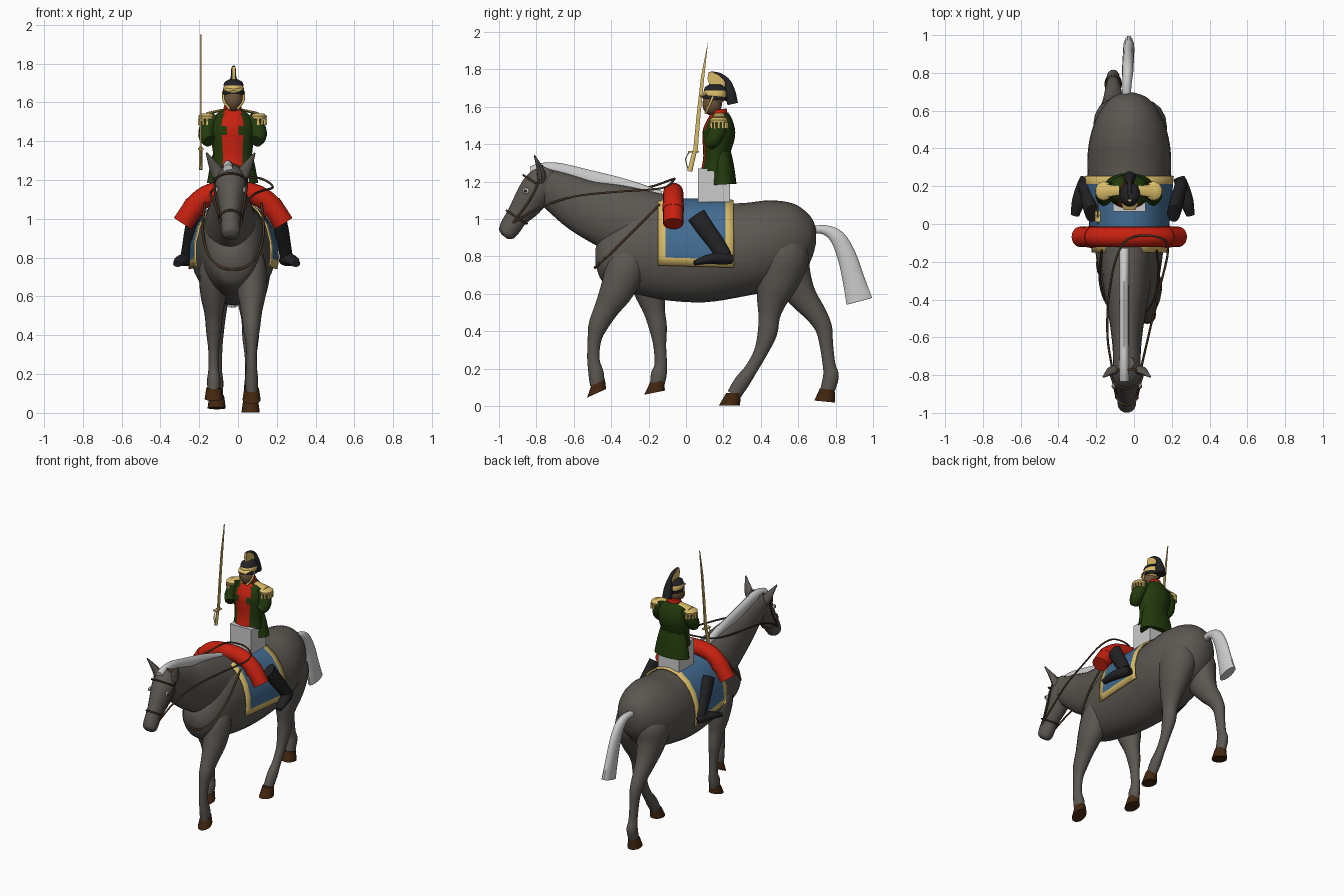
import bpy, bmesh, math
from mathutils import Vector as V

if "Cube" in bpy.data.objects:
    bpy.data.objects.remove(bpy.data.objects["Cube"])

def mat(name, r, g, b):
    m = bpy.data.materials.new(name)
    m.diffuse_color = (r, g, b, 1)
    m.use_nodes = True
    m.node_tree.nodes["Principled BSDF"].inputs["Base Color"].default_value = m.diffuse_color
    return m

GREY = mat("horse grey", .105, .095, .083)
WHITE = mat("pale hair", .60, .60, .60)
BROWN = mat("hoof brown", .055, .019, .005)
LEATHER = mat("strap leather", .06, .035, .018)
BLUE = mat("blanket blue", .055, .15, .29)
GOLD = mat("gold", .70, .50, .14)
RED = mat("red", .57, .015, .005)
GREEN = mat("coat green", .016, .042, .004)
BLACK = mat("black", .016, .016, .018)
SKIN = mat("skin", .15, .085, .042)

def finish(name, bm, *mats):
    bmesh.ops.recalc_face_normals(bm, faces=bm.faces)
    me = bpy.data.meshes.new(name)
    bm.to_mesh(me)
    bm.free()
    for m in mats:
        me.materials.append(m)
    ob = bpy.data.objects.new(name, me)
    bpy.context.collection.objects.link(ob)
    bpy.ops.object.select_all(action='DESELECT')
    ob.select_set(True)
    bpy.context.view_layer.objects.active = ob
    bpy.ops.object.shade_smooth_by_angle(angle=math.radians(45))
    return ob

def smooth_path(pts, k=4):
    """Catmull-Rom resampling of tuples of any length."""
    out, n = [], len(pts)
    for i in range(n - 1):
        a, b, c, d = (pts[max(i - 1, 0)], pts[i], pts[i + 1], pts[min(i + 2, n - 1)])
        for j in range(k):
            t = j / k
            out.append([.5 * (2 * q + (r - p) * t + (2 * p - 5 * q + 4 * r - s) * t * t
                        + (3 * q - p - 3 * r + s) * t ** 3) for p, q, r, s in zip(a, b, c, d)])
    return out + [list(pts[-1])]

def tube(name, pts, *mats, side=(1, 0, 0), n=20, k=4, axis=None, rule=None):
    """Loft ellipses along a path of (x, y, z, side radius, depth radius)."""
    pts = smooth_path(pts, k)
    bm, rings = bmesh.new(), []
    for i, p in enumerate(pts):
        t = V(axis) if axis else V(pts[min(i + 1, len(pts) - 1)][:3]) - V(pts[max(i - 1, 0)][:3])
        v = t.cross(V(side)).normalized()
        u = v.cross(t).normalized()
        angles = [2 * math.pi * j / n for j in range(n)]
        rings.append([bm.verts.new(V(p[:3]) + u * p[3] * math.cos(a) + v * p[4] * math.sin(a)) for a in angles])
    for r, s in zip(rings, rings[1:]):
        for j in range(n):
            bm.faces.new((r[j], r[(j + 1) % n], s[(j + 1) % n], s[j]))
    bm.faces.new(rings[0])
    bm.faces.new(rings[-1])
    bm.normal_update()
    if rule:
        for f in bm.faces:
            f.material_index = rule(f.calc_center_median())
    return finish(name, bm, *mats)

def cord(name, pts, r, m, closed=False, k=5):
    """Round strap along a path."""
    cu = bpy.data.curves.new(name, 'CURVE')
    cu.dimensions, cu.bevel_depth, cu.bevel_resolution = '3D', r, 1
    pts = pts if closed else smooth_path(pts, k)
    sp = cu.splines.new('POLY')
    sp.points.add(len(pts) - 1)
    for q, p in zip(sp.points, pts):
        q.co = (*p, 1)
    sp.use_cyclic_u = closed
    cu.materials.append(m)
    ob = bpy.data.objects.new(name, cu)
    bpy.context.collection.objects.link(ob)
    bpy.ops.object.select_all(action='DESELECT')
    ob.select_set(True)
    bpy.context.view_layer.objects.active = ob
    bpy.ops.object.convert(target='MESH')

def ball(name, c, r, m):
    bm = bmesh.new()
    bmesh.ops.create_uvsphere(bm, u_segments=20, v_segments=12, radius=1)
    bmesh.ops.scale(bm, vec=r, verts=bm.verts)
    bmesh.ops.translate(bm, vec=c, verts=bm.verts)
    finish(name, bm, m)

def box(name, c, s, m):
    bm = bmesh.new()
    bmesh.ops.create_cube(bm, size=1)
    bmesh.ops.scale(bm, vec=s, verts=bm.verts)
    bmesh.ops.translate(bm, vec=c, verts=bm.verts)
    finish(name, bm, m)

def slab(name, x, half, yz, m):
    """Side-view outline with thickness along x."""
    bm = bmesh.new()
    f = bm.faces.new([bm.verts.new((x - half, y, z)) for y, z in yz])
    g = bmesh.ops.extrude_face_region(bm, geom=[f])
    bmesh.ops.translate(bm, vec=(2 * half, 0, 0), verts=[v for v in g['geom'] if isinstance(v, bmesh.types.BMVert)])
    finish(name, bm, m)

CX, HX = -.025, -.038

# Horse trunk, neck and head
trunk = [(.695, .91, .04, .03), (.665, .895, .12, .10), (.58, .88, .2, .165), (.45, .86, .24, .21),
         (.3, .835, .25, .222), (.1, .82, .265, .205), (-.1, .83, .265, .185), (-.25, .835, .24, .165),
         (-.37, .81, .185, .14), (-.45, .79, .12, .10), (-.485, .80, .04, .04)]
tube("horse_trunk", [(CX, y, z, rx, rz) for y, z, rz, rx in trunk], GREY, n=28, axis=(0, -1, 0))
neck = [(-.12, .91, .22, .15), (-.36, 1.0, .185, .12), (-.53, 1.06, .15, .09), (-.66, 1.13, .12, .075),
        (-.77, 1.19, .085, .07), (-.81, 1.21, .04, .04)]
tube("horse_neck", [(HX, y, z, rx, r) for y, z, r, rx in neck], GREY, n=24)
head = [(-.735, 1.27, .035, .04), (-.755, 1.225, .075, .07), (-.795, 1.16, .09, .08), (-.85, 1.08, .08, .064),
        (-.905, 1.01, .06, .05), (-.94, .955, .056, .05), (-.96, .92, .045, .045), (-.97, .905, .02, .025)]
tube("horse_head", [(HX, y, z, rx, r) for y, z, r, rx in head], GREY)
for s in (-1, 1):
    tube("horse_ear", [(HX + s * .05, -.775, 1.20, .03, .025), (HX + s * .075, -.775, 1.25, .032, .022),
                       (HX + s * .125, -.81, 1.34, .004, .004)], GREY, n=10)
    ball("eye_white", (HX + s * .070, -.857, 1.15), (.008, .018, .016), WHITE)
    ball("eye_pupil", (HX + s * .073, -.859, 1.15), (.008, .01, .01), BLACK)

# Mane and tail
mane = [(-.83, 1.255, .025), (-.77, 1.265, .035), (-.68, 1.26, .04), (-.53, 1.215, .05), (-.33, 1.17, .045), (-.13, 1.13, .02)]
tube("mane", [(-.052, y, z, .026, r) for y, z, r in mane], WHITE, n=12)
tail = [(.66, .94, .02), (.74, .942, .026), (.81, .90, .042), (.86, .80, .052), (.895, .68, .06), (.927, .56, .073)]
tube("tail", [(-.04 + .05 * (y - .68), y, z, .024 if y < .8 else .03, r) for y, z, r in tail], WHITE, n=14)

# Legs: (y, z, radius) from inside the body to pastern, then hoof top, bottom and tilt
def leg(name, x, pts, top, bottom, tilt):
    path = []
    for i, (y, z, r) in enumerate(pts):
        w = (.55, .85, 1)[min(i, 2)]
        path.append((CX + (x - CX) * w, y, z, r * .82, r))
    tube(name, path, GREY, n=16)
    tube(name + "_hoof", [(x, *top, .038, .04), (x, *bottom, .047, .056)], BROWN, n=16, k=1, axis=(0, -tilt, 1))

leg("near_front_leg", .07, [(-.26, .92, .05), (-.31, .77, .105), (-.365, .63, .092), (-.425, .52, .066), (-.47, .43, .052),
    (-.49, .35, .036), (-.495, .25, .033), (-.48, .17, .041), (-.475, .11, .038)], (-.47, .125), (-.478, .068), .45)
leg("far_front_leg", -.125, [(-.24, .90, .05), (-.22, .75, .105), (-.195, .62, .086), (-.17, .51, .058), (-.15, .42, .048),
    (-.14, .32, .034), (-.135, .22, .034), (-.145, .17, .042), (-.155, .11, .038)], (-.155, .13), (-.168, .072), .2)
leg("near_hind_leg", .065, [(.47, .98, .06), (.51, .82, .145), (.495, .69, .12), (.46, .57, .083), (.445, .48, .058),
    (.435, .39, .052), (.40, .29, .037), (.35, .20, .034), (.30, .13, .041), (.255, .06, .038)], (.255, .07), (.232, .003), 0)
leg("far_hind_leg", -.11, [(.47, .98, .06), (.52, .82, .14), (.56, .70, .11), (.62, .59, .078), (.69, .50, .058),
    (.735, .42, .046), (.75, .33, .036), (.765, .22, .034), (.775, .16, .042), (.755, .08, .038)], (.755, .09), (.742, .024), -.1)

# Saddle blanket with a gold border on all edges
ys = [-.15, -.108, 0, .11, .212, .255]
angs = [-106, -97, -80, -60, -40, -20, 0, 20, 40, 60, 80, 97, 106]
bm = bmesh.new()
grid = []
for y in ys:
    rx = .196 + .09 * (y + .15)
    grid.append([bm.verts.new((CX + rx * math.sin(math.radians(a)), y,
                 .83 - .03 * (y + .15) + .28 * math.cos(math.radians(a)))) for a in angs])
for i in range(len(ys) - 1):
    for j in range(len(angs) - 1):
        f = bm.faces.new((grid[i][j], grid[i + 1][j], grid[i + 1][j + 1], grid[i][j + 1]))
        f.material_index = int(i in (0, len(ys) - 2) or j in (0, len(angs) - 2))
blanket = finish("saddle_blanket", bm, BLUE, GOLD)
sol = blanket.modifiers.new("thickness", 'SOLIDIFY')
sol.thickness, sol.offset = .01, 0

# Saddle block and rolled cloak with its bands
box("saddle_block", (-.025, .15, 1.18), (.17, .17, .18), WHITE)
roll = [(-.285, .975), (-.215, 1.075), (-.14, 1.128), (-.03, 1.14), (.08, 1.128), (.165, 1.075), (.235, .975)]
tube("rolled_cloak", [(x, -.068, z, .054, .054) for x, z in roll], RED, side=(0, 1, 0))
for s in (-1, 1):
    tube("cloak_band", [(-.025 + s * .19, -.068, 1.075, .058, .058), (-.025 + s * .21, -.068, 1.047, .058, .058)],
         RED, side=(0, 1, 0), k=1)

# Bridle, reins and breast collar
cord("noseband", [(HX + .054 * math.cos(a), -.905 - .054 * math.sin(a), 1.01 + .035 * math.sin(a))
                  for a in (i * math.pi / 10 for i in range(20))], .006, LEATHER, True)
cord("browband", [(HX + .082 * math.cos(a), -.80 - .07 * math.sin(a), 1.19 + .045 * math.sin(a))
                  for a in (i * math.pi / 10 for i in range(11))], .006, LEATHER)
for s in (-1, 1):
    cord("cheek_strap", [(HX + s * .053, -.925, .98), (HX + s * .069, -.85, 1.08), (HX + s * .083, -.80, 1.17),
                         (HX + s * .07, -.775, 1.25), (HX, -.77, 1.285)], .006, LEATHER)
cord("reins", [(HX + .055, -.925, .98), (.035, -.78, 1.06), (.075, -.6, 1.12), (.125, -.38, 1.145), (.18, -.13, 1.165),
               (.11, -.065, 1.21), (-.03, -.08, 1.21), (-.10, -.2, 1.17), (-.135, -.4, 1.145), (-.14, -.6, 1.12),
               (HX - .075, -.78, 1.06), (HX - .055, -.925, .98)], .006, LEATHER)
cord("breast_collar", [(s * x + CX, y, z) for s, x, y, z in [
    (-1, .145, -.14, 1.08), (-1, .157, -.28, .94), (-1, .13, -.40, .82), (-1, .07, -.47, .755), (1, 0, -.487, .74),
    (1, .07, -.47, .755), (1, .13, -.40, .82), (1, .157, -.28, .94), (1, .145, -.14, 1.08)]], .007, LEATHER)

# Boots
for s in (-1, 1):
    def bx(x):
        return -.018 + s * x + (.022 if s > 0 else 0)
    tube("boot_shaft", [(bx(.205), .055, 1.02, .035, .053), (bx(.22), .11, .94, .038, .05), (bx(.235), .165, .865, .034, .046),
                        (bx(.245), .205, .80, .034, .043)], BLACK, n=14)
    tube("boot_foot", [(bx(.235), .245, .785, .03, .025), (bx(.25), .20, .79, .036, .034), (bx(.275), .12, .785, .036, .026),
                       (bx(.295), .045, .765, .022, .013)], BLACK, n=14)

# Rider: coat with red front, skirt tails, sleeves, epaulettes
RX = -.028
tube("coat", [(RX, .155, 1.255, .105, .075), (RX, .16, 1.33, .10, .068), (RX, .175, 1.45, .115, .088),
              (RX, .18, 1.52, .10, .072), (RX, .178, 1.565, .05, .048)], GREEN, RED, n=24,
     rule=lambda c: int(abs(c.x - RX) < .043 and c.y < .15))
tube("coat_skirt", [(RX, .19, 1.36, .095, .05), (RX, .195, 1.28, .115, .062), (RX, .2, 1.185, .132, .07)], GREEN)
tube("collar", [(RX, .178, 1.54, .052, .048), (RX, .172, 1.585, .043, .045)], RED, k=1)
for s in (-1, 1):
    tube("sleeve", [(RX + s * .085, .18, 1.53, .033, .035), (RX + s * .12, .175, 1.49, .042, .046),
                    (RX + s * .135, .15, 1.43, .042, .044), (RX + s * .12, .12, 1.40, .032, .034)], GREEN, n=14)
    ex = RX + s * .132
    tube("epaulette_pad", [(ex, .175, 1.515, .042, .046), (ex, .175, 1.53, .045, .05), (ex, .175, 1.543, .03, .035)], GOLD, k=1)
    tube("epaulette_strap", [(RX + s * .05, .178, 1.562, .024, .006), (ex, .175, 1.542, .036, .008)], GOLD,
         side=(0, 1, 0), n=8, k=1)
    for i in range(7):
        a = math.radians(-90 + 30 * i)
        box("epaulette_fringe", (ex + s * .04 * math.cos(a), .175 + .044 * math.sin(a), 1.50), (.012, .012, .03), GOLD)

# Head and crested helmet
HD = -.023
ball("rider_head", (HD, .14, 1.615), (.05, .052, .062), SKIN)
ball("helmet_dome", (HD, .155, 1.665), (.054, .064, .052), GOLD)
tube("helmet_band", [(HD, .152, 1.638, .057, .066), (HD, .154, 1.658, .057, .066)], BLACK, k=1)
tube("helmet_cap", [(HD, .156, 1.688, .053, .062), (HD, .156, 1.706, .046, .054), (HD, .156, 1.72, .02, .03)], BLACK, k=1)
tube("helmet_visor", [(HD, .11, 1.668, .047, .01), (HD, .075, 1.655, .03, .006)], GOLD, k=1)
slab("helmet_crest", HD, .009, [(.13, 1.70), (.115, 1.75), (.12, 1.785), (.155, 1.785), (.20, 1.765), (.235, 1.73), (.22, 1.68)], GOLD)
tube("helmet_plume", [(HD, .13, 1.785, .008, .005), (HD, .18, 1.772, .012, .01), (HD, .22, 1.735, .014, .018),
                      (HD, .235, 1.68, .028, .03), (HD, .25, 1.615, .034, .03)], BLACK, n=10)
for s in (-1, 1):
    cord("chin_strap", [(HD + s * .052, .145, 1.655), (HD + s * .05, .125, 1.61), (HD + s * .02, .105, 1.565)], .007, GOLD)

# Sword held upright
SX = -.192
slab("sword_blade", SX, .004, [(.038, 1.36), (.056, 1.55), (.08, 1.76), (.118, 1.95), (.098, 1.76), (.077, 1.55), (.062, 1.36)], GOLD)
tube("sword_grip", [(SX, .02, 1.255, .01, .014), (SX, .048, 1.37, .008, .012)], GOLD, n=10, k=1)
box("sword_guard", (SX, .04, 1.36), (.03, .06, .008), GOLD)
cord("hand_guard", [(SX, .02, 1.36), (SX, -.002, 1.32), (SX, .015, 1.255)], .003, GOLD)
